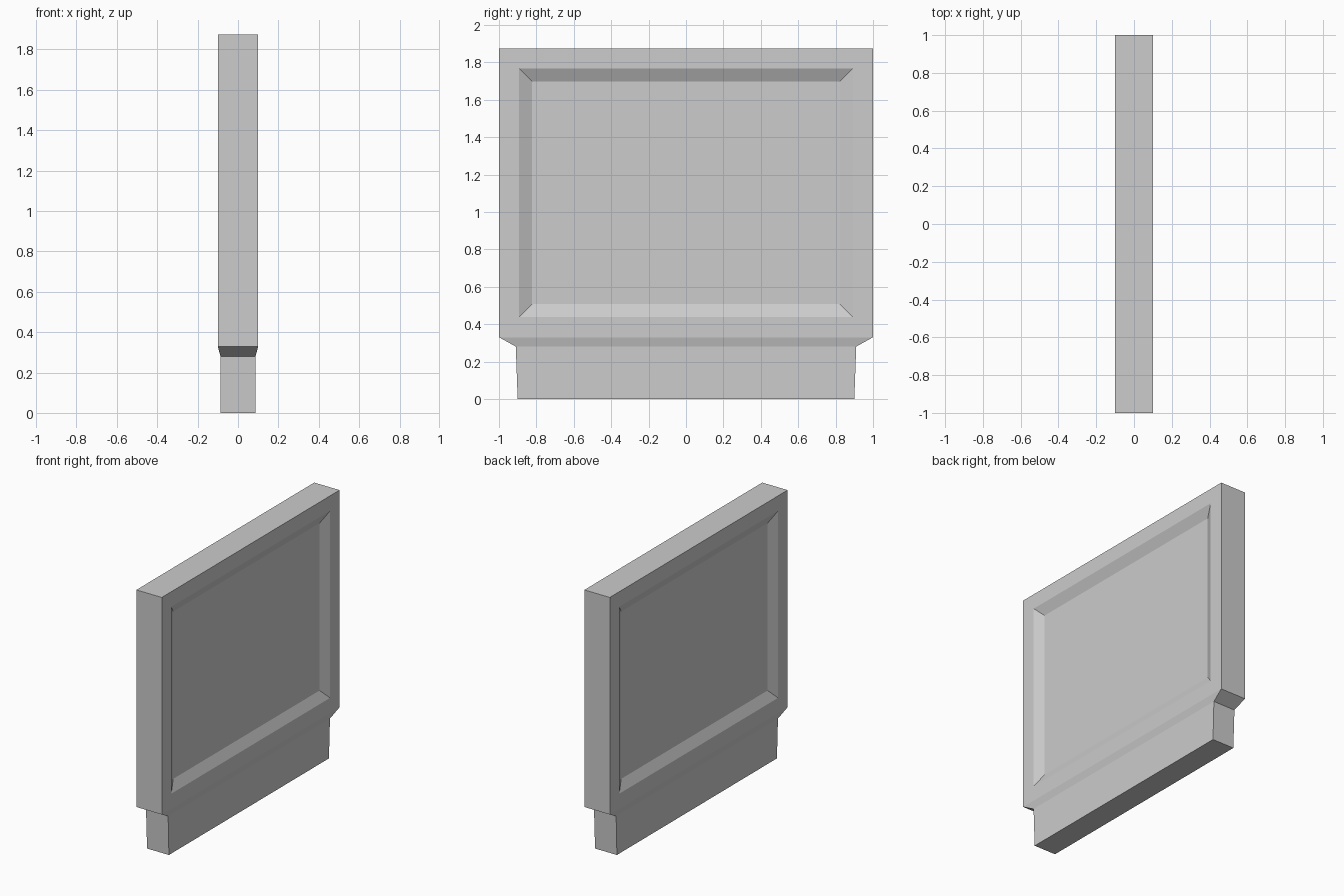
import bpy
import bmesh

cube = bpy.data.objects.get("Cube")
if cube:
    bpy.data.objects.remove(cube, do_unlink=True)

# Plain grey paint
grey = bpy.data.materials.new("plain grey")
grey.use_nodes = True
colour = (0.604, 0.604, 0.604, 1)
grey.diffuse_color = colour
grey.node_tree.nodes["Principled BSDF"].inputs["Base Color"].default_value = colour

# Rectangular sections from foot to top: half thickness, half width, height
sections = [(0.086, 0.90, 0), (0.087, 0.91, 0.28), (0.10, 1, 0.33), (0.10, 1, 1.875)]
bm = bmesh.new()
rings = [[bm.verts.new((sx * hx, sy * hy, z))
          for sx, sy in ((-1, -1), (1, -1), (1, 1), (-1, 1))]
         for hx, hy, z in sections]

# Loft the slab and close both ends
bm.faces.new(rings[0][::-1])
bm.faces.new(rings[-1])
for low, high in zip(rings, rings[1:]):
    for i in range(4):
        j = (i + 1) % 4
        bm.faces.new((low[i], low[j], high[j], high[i]))
bm.normal_update()

# Recessed panel with sloped edges on each broad side
panels = [f for f in bm.faces
          if abs(f.normal.x) > 0.99 and f.calc_center_median().z > 1]
bmesh.ops.inset_individual(bm, faces=panels, thickness=0.107, use_even_offset=True)
bmesh.ops.inset_individual(bm, faces=panels, thickness=0.07, depth=-0.034,
                           use_even_offset=True)

mesh = bpy.data.meshes.new("panel_slab")
bm.to_mesh(mesh)
bm.free()
mesh.materials.append(grey)
slab = bpy.data.objects.new("panel_slab", mesh)
bpy.context.collection.objects.link(slab)
